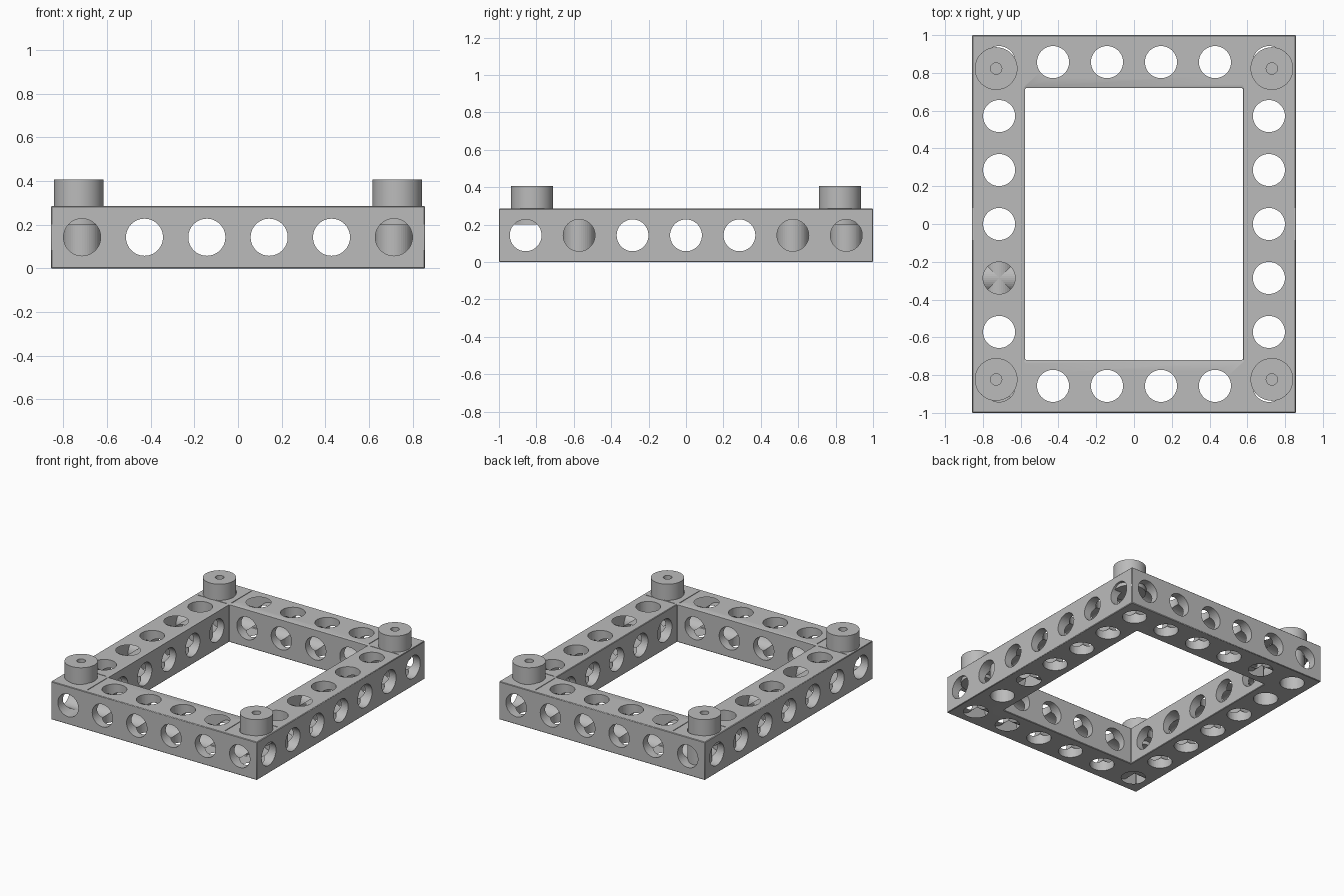
import bpy, bmesh
from math import pi
from mathutils import Matrix, Vector

default = bpy.data.objects.get("Cube")
if default:
    bpy.data.objects.remove(default)

U = 2 / 7                      # one hole pitch
NX, NY = 6, 7                  # cells along x and y
HX, HY, H = NX * U / 2, NY * U / 2, U
BORE = 0.085

grey = bpy.data.materials.new("plain grey")
grey.use_nodes = True
grey.diffuse_color = (0.5, 0.5, 0.5, 1)
grey.node_tree.nodes["Principled BSDF"].inputs["Base Color"].default_value = (0.5, 0.5, 0.5, 1)


def finish(name, bm, helper=False):
    mesh = bpy.data.meshes.new(name)
    bm.to_mesh(mesh)
    bm.free()
    mesh.materials.append(grey)
    ob = bpy.data.objects.new(name, mesh)
    bpy.context.collection.objects.link(ob)
    if helper:
        ob.hide_render = True
        ob.hide_set(True)
    return ob


def add_box(bm, size, centre):
    m = Matrix.Translation(centre) @ Matrix.Diagonal((*size, 1))
    bmesh.ops.create_cube(bm, size=1, matrix=m)


def add_cylinder(bm, radius, length, centre, axis="Z"):
    turn = {"X": Matrix.Rotation(pi / 2, 4, "Y"),
            "Y": Matrix.Rotation(pi / 2, 4, "X"),
            "Z": Matrix.Identity(4)}[axis]
    bmesh.ops.create_cone(bm, cap_ends=True, segments=48, radius1=radius, radius2=radius,
                          depth=length, matrix=Matrix.Translation(centre) @ turn)


def cut(target, cutter):
    mod = target.modifiers.new(cutter.name, "BOOLEAN")
    mod.operation = "DIFFERENCE"
    mod.solver = "EXACT"
    mod.object = cutter


def smooth(ob):
    bpy.ops.object.select_all(action="DESELECT")
    ob.select_set(True)
    bpy.context.view_layer.objects.active = ob
    bpy.ops.object.shade_smooth_by_angle(angle=0.6)


xs = [(i + 0.5) * U - HX for i in range(NX)]
ys = [(j + 0.5) * U - HY for j in range(NY)]

# Rectangular frame with slightly eased edges
bm = bmesh.new()
add_box(bm, (2 * HX, 2 * HY, H), (0, 0, H / 2))
frame = finish("frame", bm)
bm = bmesh.new()
add_box(bm, (2 * (HX - U) + 0.01, 2 * (HY - U) + 0.01, 1), (0, 0, H / 2))
cut(frame, finish("opening_cutter", bm, True))
ease = frame.modifiers.new("eased_edges", "BEVEL")
ease.width = 0.004
ease.segments = 1

# Shallow seams that mark off the corner blocks on the top
bm = bmesh.new()
for sx in (-1, 1):
    for sy in (-1, 1):
        add_box(bm, (0.005, U - 0.05, 0.01), (sx * (HX - U + 0.002), sy * (HY - U / 2), H))
        add_box(bm, (U - 0.05, 0.005, 0.01), (sx * (HX - U / 2), sy * (HY - U + 0.002), H))
cut(frame, finish("seam_cutter", bm, True))

# Bores along each of the three axes
bm = bmesh.new()
for y in ys:
    add_cylinder(bm, BORE, 3, (0, y, H / 2), "X")
cut(frame, finish("cross_bore_cutter", bm, True))
bm = bmesh.new()
for x in xs:
    add_cylinder(bm, BORE, 3, (x, 0, H / 2), "Y")
cut(frame, finish("long_bore_cutter", bm, True))
bm = bmesh.new()
for i, x in enumerate(xs):
    for j, y in enumerate(ys):
        if i in (0, NX - 1) or j in (0, NY - 1):
            add_cylinder(bm, BORE, 1, (x, y, H / 2))
cut(frame, finish("upright_bore_cutter", bm, True))
smooth(frame)

# Four round feet set into the corners, each with a small blind hole
for sx, side in ((-1, "right"), (1, "left")):
    for sy, end in ((-1, "front"), (1, "back")):
        x, y = sx * 0.73, sy * 0.823
        bm = bmesh.new()
        add_cylinder(bm, 0.113, 0.207, (x, y, 0.3035))
        foot = finish(f"{end}_{side}_foot", bm)
        bm = bmesh.new()
        add_cylinder(bm, 0.03, 0.2, (x, y, 0.407))
        cut(foot, finish(f"{end}_{side}_foot_hole_cutter", bm, True))
        smooth(foot)
